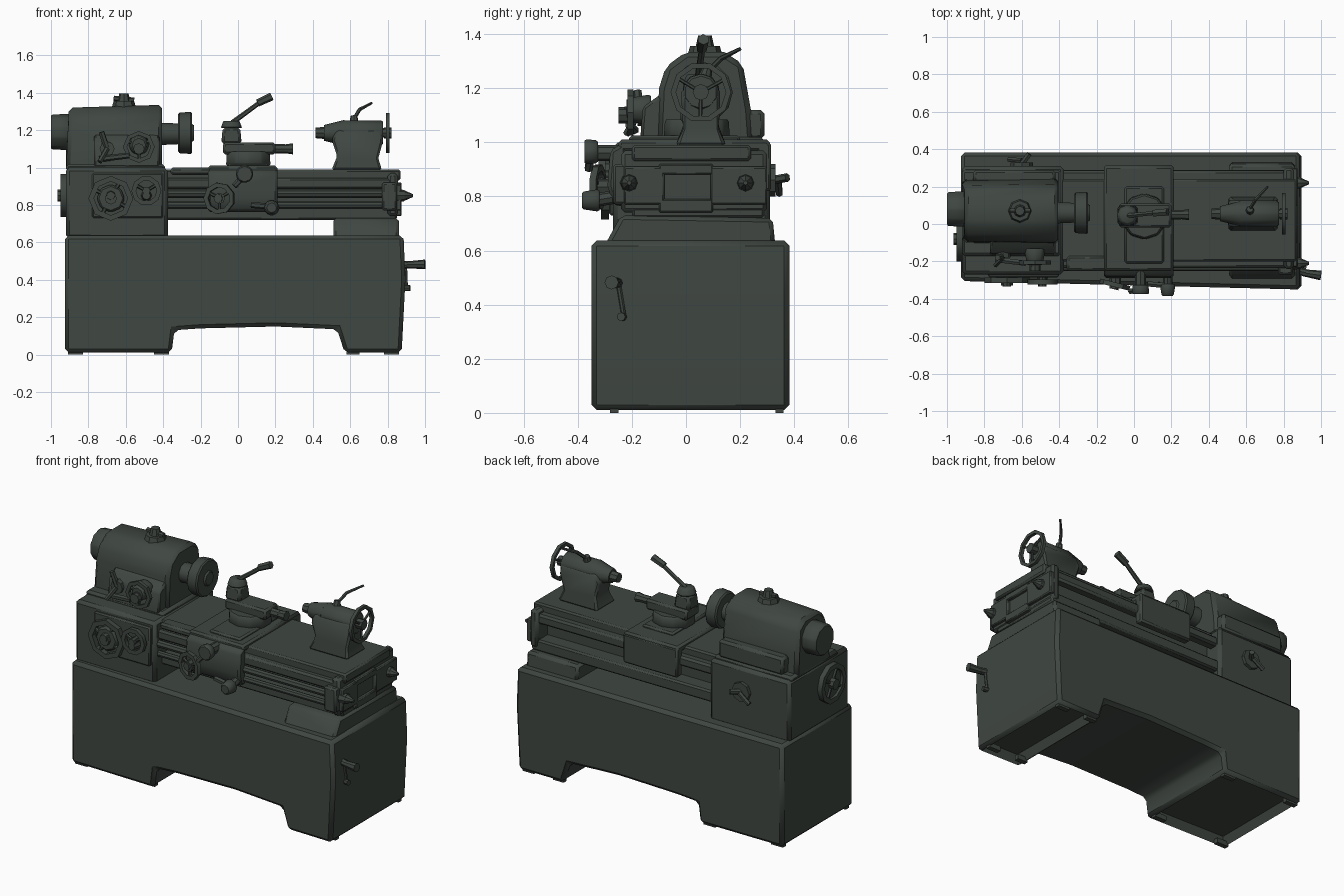
import bpy, bmesh, math
from mathutils import Vector, Matrix

cube = bpy.data.objects.get("Cube")
if cube:
    bpy.data.objects.remove(cube, do_unlink=True)

paint = bpy.data.materials.new("dark green grey paint")
paint.use_nodes = True
COLOUR = (0.05, 0.062, 0.053, 1)
paint.diffuse_color = COLOUR
bsdf = paint.node_tree.nodes["Principled BSDF"]
bsdf.inputs["Base Color"].default_value = COLOUR
bsdf.inputs["Roughness"].default_value = 0.7
parts = []


def finish(name, bm, bevel=0.0, hollow=0.0):
    if bevel:
        bm.normal_update()
        sharp = [e for e in bm.edges if len(e.link_faces) == 2 and e.calc_face_angle() > 0.6]
        bmesh.ops.bevel(bm, geom=sharp, offset=bevel, segments=1, affect="EDGES", clamp_overlap=True)
    bmesh.ops.recalc_face_normals(bm, faces=bm.faces)
    if hollow:
        # Dish the faces that stand on the floor
        soles = [f for f in bm.faces if f.normal.z < -0.9 and f.calc_center_median().z < 0.03]
        bmesh.ops.inset_individual(bm, faces=soles, thickness=0.035)
        for v in {v for f in soles for v in f.verts}:
            v.co.z += hollow
    mesh = bpy.data.meshes.new(name)
    bm.to_mesh(mesh)
    bm.free()
    mesh.materials.append(paint)
    ob = bpy.data.objects.new(name, mesh)
    bpy.context.collection.objects.link(ob)
    parts.append(ob)
    return ob


def box(name, x, y, z, bevel=0.01, taper=1.0):
    """Box from (low, high) ranges; taper scales the top."""
    bm = bmesh.new()
    bmesh.ops.create_cube(bm, size=1)
    for v in bm.verts:
        k = taper if v.co.z > 0 else 1
        v.co = [(a + b) / 2 + c * s * (b - a)
                for (a, b), c, s in zip((x, y, z), v.co, (k, k, 1))]
    return finish(name, bm, bevel)


def prism(name, profile, low, high, axis, bevel=0.0, shape=None, hollow=0.0):
    """Extrude a profile along x (points are y,z) or y (points are x,z)."""
    bm = bmesh.new()
    place = (lambda p, t: (t, p[0], p[1])) if axis == "x" else (lambda p, t: (p[0], t, p[1]))
    face = bm.faces.new([bm.verts.new(place(p, low)) for p in profile])
    out = bmesh.ops.extrude_face_region(bm, geom=[face])
    step = Vector(place((0, 0), high - low))
    for v in out["geom"]:
        if isinstance(v, bmesh.types.BMVert):
            v.co += step
    if shape:
        for v in bm.verts:
            shape(v.co)
    return finish(name, bm, bevel, hollow)


def rod(name, a, b, r1, r2=None, sides=10, bevel=0.0):
    """Cylinder or cone between two points."""
    a, b = Vector(a), Vector(b)
    bm = bmesh.new()
    turn = (b - a).to_track_quat("Z", "Y").to_matrix().to_4x4()
    bmesh.ops.create_cone(bm, cap_ends=True, segments=sides, radius1=r1,
                          radius2=r1 if r2 is None else r2, depth=(b - a).length,
                          matrix=Matrix.Translation((a + b) / 2) @ turn)
    return finish(name, bm, bevel)


def wheel(name, centre, axis, radius, thick, spokes=3, sides=10):
    """Handwheel: square-section rim, hub and spokes."""
    c, n = Vector(centre), Vector(axis).normalized()
    q = n.to_track_quat("Z", "Y")
    bm = bmesh.new()
    section = [(radius - thick, -thick / 2), (radius, -thick / 2),
               (radius, thick / 2), (radius - thick, thick / 2)]
    rings = []
    for i in range(sides):
        t = math.tau * i / sides
        rings.append([bm.verts.new(c + q @ Vector((r * math.cos(t), r * math.sin(t), h)))
                      for r, h in section])
    for i in range(sides):
        a, b = rings[i], rings[(i + 1) % sides]
        for j in range(4):
            k = (j + 1) % 4
            bm.faces.new((a[j], a[k], b[k], b[j]))
    finish(name + "_rim", bm)
    rod(name + "_hub", c - n * thick, c + n * thick, radius * 0.27, sides=8)
    for i in range(spokes):
        t = math.tau * i / spokes + 0.5
        rod(name + "_spoke", c, c + q @ Vector((math.cos(t), math.sin(t), 0)) * (radius - thick / 2),
            thick * 0.35, sides=6)


# Cabinet with arched underside, slightly wider to the right
def widen(co):
    if co.y < 0:
        co.y -= 0.045 * (co.x + 0.92) / 1.8


cabinet = [(-.925, .01), (-.355, .01), (-.34, .13), (-.2, .14), (.2, .15), (.53, .135),
           (.57, .01), (.875, .01), (.895, .4), (.885, .637), (.5, .637), (-.925, .637)]
prism("cabinet", cabinet, -.305, .383, "y", .02, widen, .05)
for x in ((-.91, -.83), (-.45, -.37), (.58, .65), (.78, .86)):
    for y in ((-.28, -.25), (.33, .36)):
        box("cabinet_foot", x, y, (0, .03), 0)

# Bed with its pedestal, ways and end bracket
prism("bed_pedestal", [(-.3, .62), (.33, .62), (.32, .72), (-.24, .73)], .51, .86, "x", .015)
box("bed_lower_beam", (-.4, .85), (-.2, .29), (.72, .79))
box("bed_web", (-.4, .84), (-.13, .2), (.76, .96), 0)
box("bed_top", (-.42, .87), (-.2, .24), (.93, .99))
for y in ((-.235, -.18), (.22, .285)):
    box("bed_side_rail", (-.42, .85), y, (.885, .945), .012)
box("bed_end_bracket", (.8, .855), (-.24, .3), (.74, .97), .015)
for y, z in (((-.23, -.08), (.77, .91)), ((.09, .3), (.77, .91)),
             ((-.1, .1), (.74, .79)), ((-.1, .1), (.88, .92))):
    box("bed_end_frame", (.84, .875), y, z, .006)
for z, r in ((.86, .022), (.8, .018)):
    rod("feed_rod", (-.4, -.23, z), (.84, -.23, z), r, sides=8)
box("feed_rod_bearing", (.77, .85), (-.27, -.19), (.77, .92))
for y in (-.21, .22):
    rod("end_knob_stem", (.84, y, .85), (.89, y, .85), .035, .03, 8)
    rod("end_knob_tip", (.885, y, .85), (.935, y, .85), .03, .008, 8)

# Gearbox under the headstock
box("gearbox", (-.92, -.375), (-.27, .31), (.62, 1.0), .018)
box("gearbox_front_panel", (-.78, -.4), (-.285, -.26), (.73, .97), .008)
wheel("selector_dial", (-.68, -.3, .835), (0, 1, 0), .12, .03, 4, 8)
rod("selector_dial_face", (-.68, -.31, .835), (-.68, -.27, .835), .075, sides=8, bevel=.01)
wheel("feed_dial", (-.49, -.31, .875), (0, 1, 0), .08, .025, 3)
for x in (-.68, -.49):
    rod("dial_knob", (x, -.335, .85), (x, -.28, .85), .022, .03, 8)
wheel("end_gear", (-.935, -.08, .85), (1, 0, 0), .12, .03, 4)
rod("end_gear_face", (-.935, -.08, .85), (-.91, -.08, .85), .09)
rod("rear_lever_boss", (-.6, .3, .86), (-.6, .33, .86), .06, sides=8)
rod("rear_lever", (-.6, .32, .86), (-.56, .375, .87), .016, sides=6)
rod("rear_lever_arm", (-.6, .34, .86), (-.67, .345, .81), .014, sides=6)

# Headstock
head = [(-.11, .98), (-.1, 1.2), (-.075, 1.28), (0, 1.335), (.14, 1.335),
        (.21, 1.29), (.24, 1.12), (.25, .98)]


def lean(co):
    if co.x < -.7:
        co.y = .07 + (co.y - .07) * .95
        if co.z > 1.2:
            co.x += .015
            co.z -= .015


prism("headstock", head, -.92, -.405, "x", .02, lean)
box("headstock_base", (-.92, -.39), (-.17, .29), (.98, 1.02), .015)
prism("headstock_front_box", [(-.17, 1.0), (-.16, 1.13), (-.09, 1.18), (-.05, 1.0)],
      -.77, -.42, "x", .01)
box("headstock_rear_shelf", (-.86, -.42), (.22, .29), (1.01, 1.12), .015)
rod("spindle_cover", (-1, .08, 1.19), (-.9, .08, 1.19), .095, .1, 10, .008)
rod("top_cap_base", (-.61, .07, 1.32), (-.61, .07, 1.355), .065, .055, 8)
rod("top_cap", (-.61, .07, 1.35), (-.61, .07, 1.395), .035, .025, 8)
rod("top_cap_bar", (-.665, .07, 1.37), (-.555, .07, 1.36), .014, sides=6)

# Speed levers on the headstock front
rod("speed_hub", (-.53, -.22, 1.12), (-.53, -.13, 1.12), .045, .06, 8, .008)
wheel("speed_dial", (-.53, -.205, 1.11), (0, 1, 0), .085, .022, 3, 8)
rod("speed_knob", (-.53, -.25, 1.1), (-.53, -.2, 1.1), .03, sides=8)
rod("clutch_hub", (-.7, -.18, 1.1), (-.7, -.12, 1.1), .04, sides=8)
rod("clutch_lever", (-.7, -.18, 1.1), (-.74, -.22, 1.03), .014, sides=6)
rod("clutch_lever_bar", (-.74, -.19, 1.045), (-.58, -.21, 1.065), .016, sides=6)
rod("clutch_lever_upper", (-.7, -.17, 1.1), (-.73, -.18, 1.19), .016, sides=6)

# Spindle nose and chuck
rod("spindle_nose", (-.42, .06, 1.18), (-.31, .06, 1.18), .06, .055)
rod("chuck", (-.32, .06, 1.185), (-.245, .06, 1.185), .108, .113, 12, .008)
rod("chuck_jaw_ring", (-.25, .06, 1.185), (-.235, .06, 1.185), .05, .04, 8)

# Carriage saddle and apron
box("saddle", (-.16, .21), (-.25, .31), (.965, 1.01), .012)
box("saddle_rear_skirt", (-.16, .21), (.26, .315), (.82, 1.0), .01)
box("saddle_left_wing", (-.36, -.14), (-.25, -.17), (.96, 1.0), .012)
prism("apron", [(-.22, .76), (-.27, .77), (-.29, .84), (-.28, .97), (-.22, 1.005)],
      -.16, .21, "x", .012)
wheel("apron_handwheel", (-.1, -.325, .835), (.25, 1, 0), .085, .025, 3, 9)
rod("apron_wheel_shaft", (-.1, -.345, .835), (-.1, -.25, .835), .03, sides=8)
rod("cross_feed_shaft", (.035, -.34, .96), (.035, -.25, .96), .03, sides=8)
rod("cross_feed_knob", (.035, -.375, .965), (.035, -.325, .965), .05, .045, 8, .008)
rod("cross_feed_handle", (.035, -.35, .96), (-.02, -.36, .9), .016, sides=6)
rod("half_nut_shaft", (.18, -.34, .785), (.18, -.25, .8), .025, sides=8)
rod("half_nut_knob", (.18, -.385, .785), (.18, -.32, .785), .035, .045, 8, .008)
rod("half_nut_lever", (.18, -.33, .79), (.07, -.32, .8), .016, sides=6)

# Cross slide, compound rest and tool post
box("cross_slide", (-.05, .16), (-.21, .2), (1.0, 1.025), .01)
rod("swivel_base", (.055, .04, 1.01), (.055, .04, 1.085), .125, .12, 10, .008)
box("compound_slide", (-.08, .2), (-.02, .11), (1.07, 1.135), .012)
rod("compound_screw", (.19, .05, 1.1), (.25, .05, 1.1), .025, sides=8)
rod("compound_knob", (.24, .05, 1.1), (.295, .05, 1.1), .022, .03, 8)
box("tool_post", (-.09, .02), (-.01, .1), (1.125, 1.215), .015, .85)
rod("tool_post_cap", (-.035, .045, 1.21), (-.035, .045, 1.25), .06, .045, 8, .006)
rod("tool_post_lever", (-.03, .045, 1.24), (.12, .06, 1.35), .014, .012, 6)
rod("tool_post_grip", (.105, .058, 1.345), (.18, .064, 1.38), .02, .022, 6)

# Tailstock: waisted column under a tapering barrel
tail_column = [(.5, .985), (.77, .985), (.75, 1.05), (.775, 1.14), (.77, 1.2),
               (.53, 1.2), (.5, 1.15), (.53, 1.06)]


def waist(co):
    spread = 1.25 if co.z < 1 else 0.95
    co.y = .055 + (co.y - .055) * spread


prism("tailstock_column", tail_column, -.02, .13, "y", .012, waist)
rod("tailstock_barrel", (.56, .055, 1.185), (.775, .055, 1.185), .07, .068, 10, .008)
rod("tailstock_nose", (.46, .055, 1.185), (.57, .055, 1.185), .042, .07, 10)
rod("tailstock_quill", (.415, .055, 1.185), (.48, .055, 1.185), .028, .034, 8)
rod("tailstock_shaft", (.76, .055, 1.185), (.81, .055, 1.185), .025, sides=8)
wheel("tailstock_handwheel", (.8, .055, 1.185), (1, 0, 0), .112, .02, 3, 10)
rod("tailstock_clamp_boss", (.62, .07, 1.24), (.62, .08, 1.275), .025, .018, 8)
rod("tailstock_clamp_stem", (.62, .08, 1.26), (.65, .13, 1.31), .01, sides=6)
rod("tailstock_clamp_lever", (.65, .13, 1.31), (.715, .2, 1.345), .01, .007, 6)

# Control handles on the cabinet end
rod("control_boss", (.87, -.25, .48), (.92, -.26, .48), .02, sides=8)
rod("control_handle", (.9, -.26, .48), (1, -.275, .482), .018, .026, 8)
rod("control_link", (.895, -.25, .48), (.9, -.23, .36), .009, sides=6)
rod("latch_stub", (.87, -.23, .355), (.92, -.24, .355), .016, sides=8)

# Smooth shading with sharp edges kept
bpy.ops.object.select_all(action="DESELECT")
for ob in parts:
    ob.select_set(True)
bpy.context.view_layer.objects.active = parts[0]
bpy.ops.object.shade_smooth_by_angle(angle=math.radians(40))
